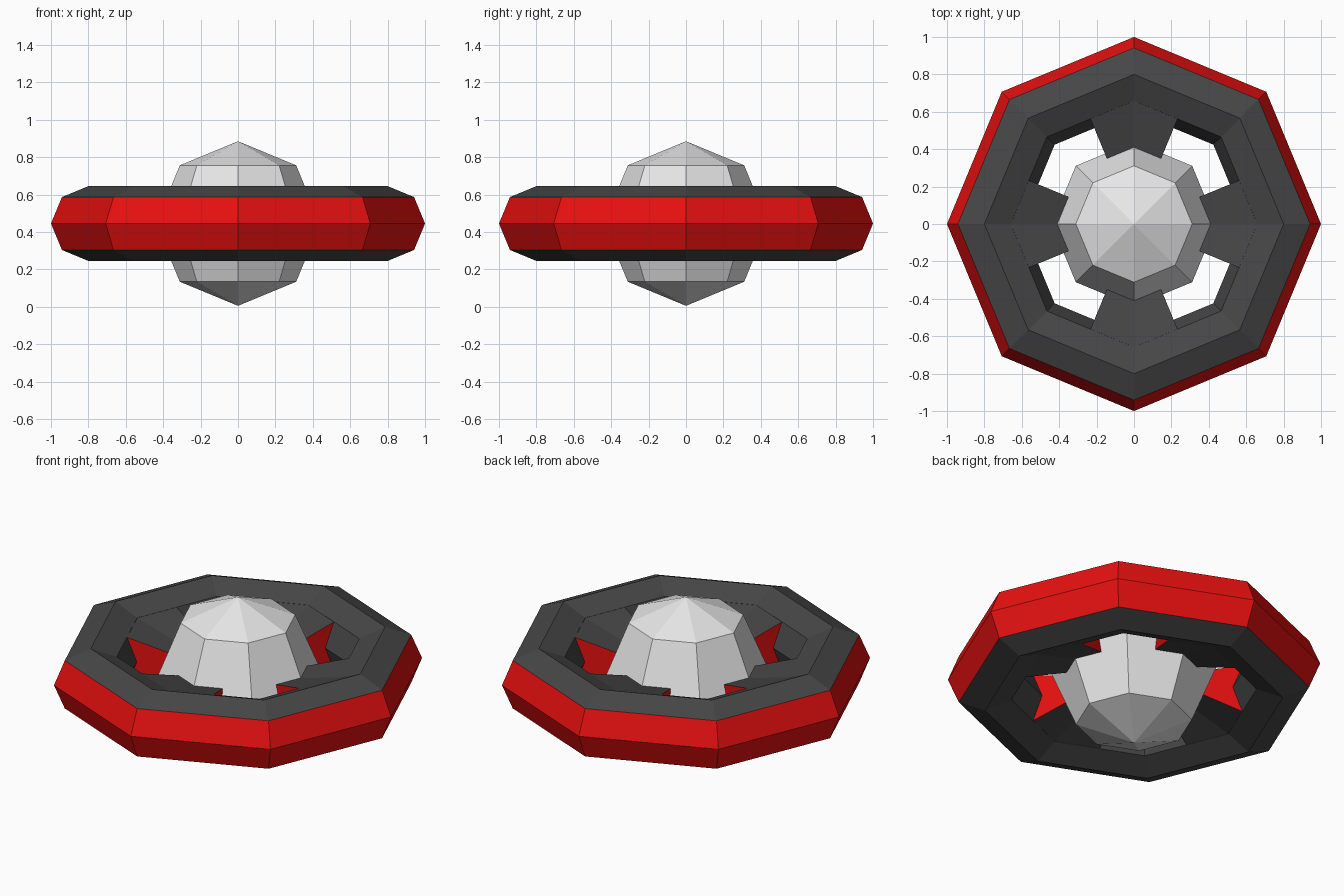
import bpy, bmesh, math

if "Cube" in bpy.data.objects:
    bpy.data.objects.remove(bpy.data.objects["Cube"])

ZC = 0.445          # height of the middle plane
MAJOR, MINOR = 0.8, 0.2


def material(name, rgb):
    m = bpy.data.materials.new(name)
    m.diffuse_color = (*rgb, 1)
    m.use_nodes = True
    m.node_tree.nodes["Principled BSDF"].inputs["Base Color"].default_value = m.diffuse_color
    return m


red = material("red", (0.8, 0.005, 0.005))
dark = material("dark grey", (0.062, 0.062, 0.062))
grey = material("light grey", (0.8, 0.8, 0.8))


def finish(bm, name, mats):
    bmesh.ops.recalc_face_normals(bm, faces=bm.faces)
    me = bpy.data.meshes.new(name)
    bm.to_mesh(me)
    bm.free()
    for m in mats:
        me.materials.append(m)
    ob = bpy.data.objects.new(name, me)
    ob.location.z = ZC
    bpy.context.collection.objects.link(ob)
    return ob


def polar(r, a, z):
    return (r * math.cos(a), r * math.sin(a), z)


# Ring: eight-sided torus, red on the outer two bands
bm = bmesh.new()
step = math.pi / 4
grid = [[bm.verts.new(polar(MAJOR + MINOR * math.cos(j * step), i * step,
                            MINOR * math.sin(j * step)))
         for j in range(8)] for i in range(8)]
for i in range(8):
    for j in range(8):
        n, k = (i + 1) % 8, (j + 1) % 8
        f = bm.faces.new((grid[i][j], grid[n][j], grid[n][k], grid[i][k]))
        f.material_index = 0 if j in (0, 7) else 1
finish(bm, "ring", [red, dark])

# Hub: faceted ball
bm = bmesh.new()
bmesh.ops.create_uvsphere(bm, u_segments=8, v_segments=4, radius=0.44)
finish(bm, "hub", [grey])

# Spokes: wedges with dark top and bottom and red sides
MID = math.cos(math.pi / 8)     # mid-edge radius of an octagon
profile = [(0.66, 0.141), (0.60, 0.0), (0.66, -0.141), (0.38, -0.064), (0.38, 0.064)]
for s in range(4):
    bm = bmesh.new()
    a = s * math.pi / 2
    rows = [[bm.verts.new(polar(r * k, a + d * math.pi / 8, z)) for r, z in profile]
            for d, k in ((-1, MID), (0, 1), (1, MID))]
    for p, q in zip(rows, rows[1:]):
        for j in (2, 3, 4):     # bottom, inner end, top
            n = (j + 1) % 5
            bm.faces.new((p[j], p[n], q[n], q[j])).material_index = 1
    for row in (rows[0], rows[2]):
        bm.faces.new((row[0], row[1], row[4]))
        bm.faces.new((row[1], row[3], row[4]))
        bm.faces.new((row[1], row[2], row[3]))
    finish(bm, f"spoke_{s + 1}", [red, dark])
